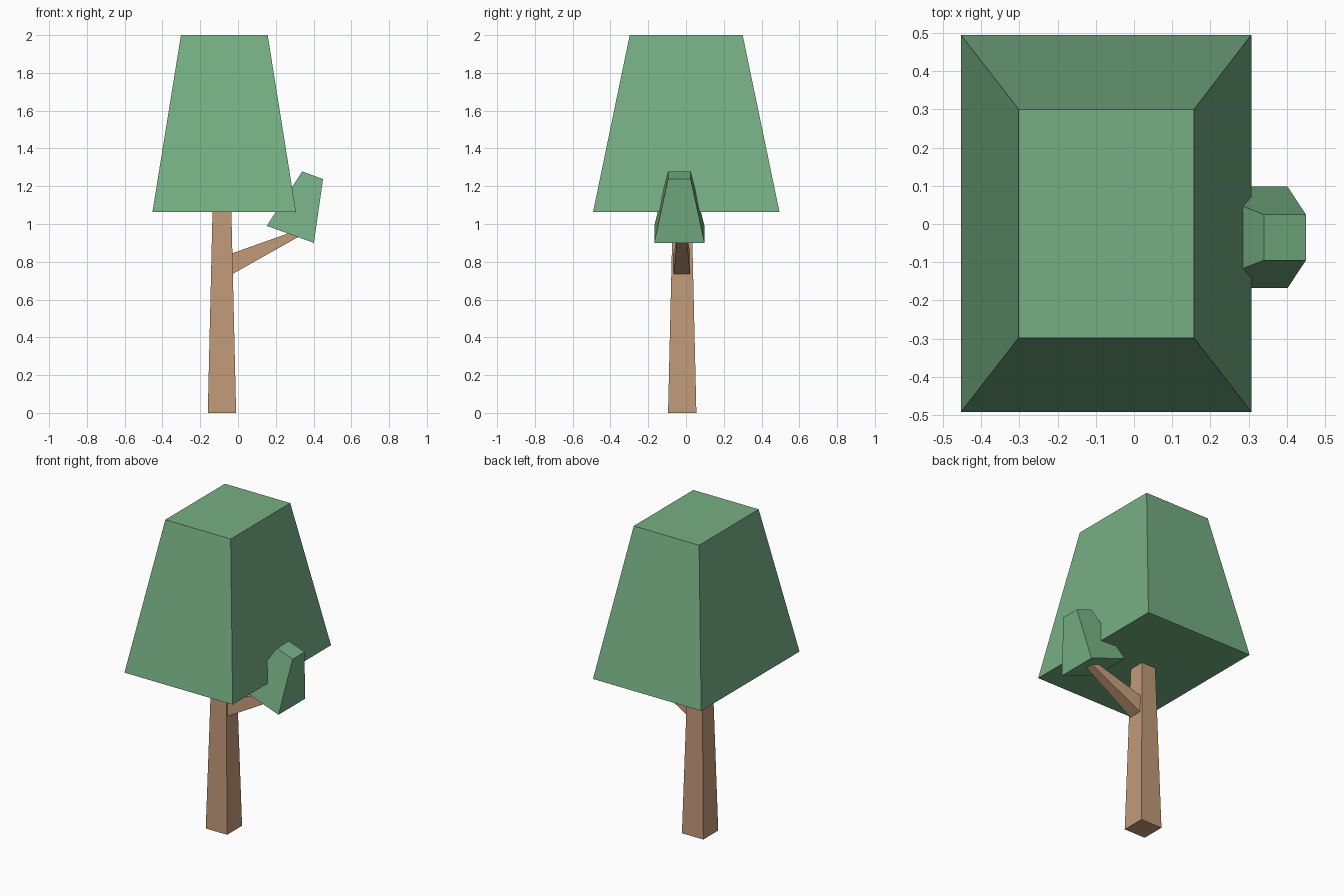
import bpy

if "Cube" in bpy.data.objects:
    bpy.data.objects.remove(bpy.data.objects["Cube"])


def material(name, rgb):
    m = bpy.data.materials.new(name)
    m.diffuse_color = (*rgb, 1)
    m.use_nodes = True
    m.node_tree.nodes["Principled BSDF"].inputs["Base Color"].default_value = m.diffuse_color
    return m


def loft(name, start, end, mat):
    """Closed tapered block between two four-point rings."""
    sides = [(i, (i + 1) % 4, (i + 1) % 4 + 4, i + 4) for i in range(4)]
    mesh = bpy.data.meshes.new(name)
    mesh.from_pydata(start + end, [], [(3, 2, 1, 0), (4, 5, 6, 7)] + sides)
    mesh.materials.append(mat)
    obj = bpy.data.objects.new(name, mesh)
    bpy.context.collection.objects.link(obj)
    return obj


def level(x0, x1, y0, y1, z):
    """Horizontal rectangle."""
    return [(x0, y0, z), (x1, y0, z), (x1, y1, z), (x0, y1, z)]


def tilted(left, right, y0, y1):
    """Rectangle spanning two (x, z) points, extended along y."""
    (xl, zl), (xr, zr) = left, right
    return [(xl, y0, zl), (xr, y0, zr), (xr, y1, zr), (xl, y1, zl)]


leaf = material("leaf green", (0.18, 0.43, 0.23))
bark = material("bark brown", (0.54, 0.325, 0.19))

# Trunk and main crown
loft("trunk", level(-0.16, -0.01, -0.095, 0.055, 0),
     level(-0.135, -0.035, -0.07, 0.03, 1.065), bark)
loft("crown", level(-0.453, 0.307, -0.492, 0.495, 1.063),
     level(-0.302, 0.157, -0.298, 0.30, 2.0), leaf)

# Side branch, rising from the trunk into the small leaf clump
loft("branch", tilted((-0.03, 0.845), (-0.03, 0.735), -0.065, 0.022),
     tilted((0.27, 0.952), (0.322, 0.933), -0.045, 0.003), bark)
loft("small_crown", tilted((0.152, 0.99), (0.402, 0.90), -0.168, 0.098),
     tilted((0.34, 1.278), (0.45, 1.238), -0.095, 0.025), leaf)
